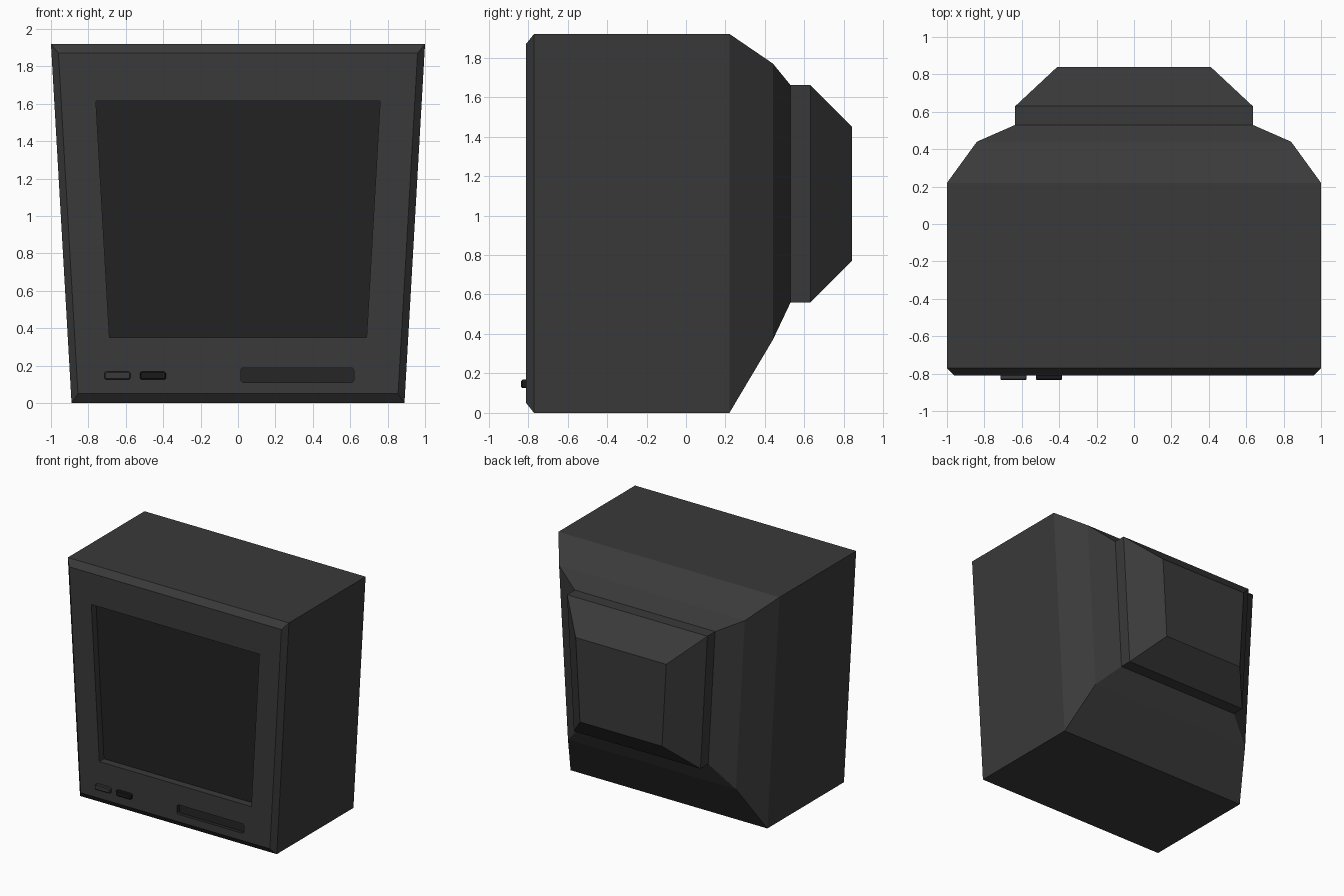
import bpy, bmesh

if "Cube" in bpy.data.objects:
    bpy.data.objects.remove(bpy.data.objects["Cube"])


def material(name, v):
    m = bpy.data.materials.new(name)
    m.diffuse_color = (v, v, v, 1)
    m.use_nodes = True
    m.node_tree.nodes["Principled BSDF"].inputs["Base Color"].default_value = m.diffuse_color
    return m


BODY = material("charcoal plastic", 0.042)
SCREEN = material("dark screen glass", 0.016)
SLOT = material("dark slot", 0.019)
BLACK = material("black button", 0.010)
SLOPE = 0.11 / 1.92          # the whole case narrows towards its foot


def section(y, z0, z1, top):
    """Trapezoid ring at depth y: full width at the top, tapering down."""
    low = top - SLOPE * (z1 - z0)
    return [(-low, y, z0), (low, y, z0), (top, y, z1), (-top, y, z1)]


def loft(name, rings, mats):
    bm = bmesh.new()
    loops = [[bm.verts.new(p) for p in r] for r in rings]
    for a, b in zip(loops, loops[1:]):
        for i in range(4):
            j = (i + 1) % 4
            bm.faces.new((a[i], a[j], b[j], b[i]))
    bm.faces.new(loops[0])
    bm.faces.new(loops[-1])
    bmesh.ops.recalc_face_normals(bm, faces=bm.faces)
    return finish(name, bm, mats)


def finish(name, bm, mats):
    me = bpy.data.meshes.new(name)
    bm.to_mesh(me)
    bm.free()
    for m in mats:
        me.materials.append(m)
    ob = bpy.data.objects.new(name, me)
    bpy.context.collection.objects.link(ob)
    return ob


def rounded_box(name, x0, x1, z0, z1, y0, y1, radius, mats, soften=0):
    """Box with rounded corners seen from the front."""
    bm = bmesh.new()
    bmesh.ops.create_cube(bm, size=1)
    for v in bm.verts:
        v.co = ((x0 + x1) / 2 + v.co.x * (x1 - x0),
                (y0 + y1) / 2 + v.co.y * (y1 - y0),
                (z0 + z1) / 2 + v.co.z * (z1 - z0))
    along_y = [e for e in bm.edges
               if abs(e.verts[0].co.y - e.verts[1].co.y) > 1e-4]
    bmesh.ops.bevel(bm, geom=along_y, offset=radius, segments=3,
                    profile=0.5, affect='EDGES')
    if soften:
        rim = [e for e in bm.edges if all(v.co.y < y0 + 1e-4 for v in e.verts)]
        bmesh.ops.bevel(bm, geom=rim, offset=soften, segments=1, affect='EDGES')
    return finish(name, bm, mats)


# Case: front chamfer, straight body, then a stepped taper to the tube housing
FRONT = -0.81
case = loft("monitor_case", [
    section(FRONT, 0.05, 1.87, 0.96),
    section(-0.77, 0, 1.92, 1.0),
    section(0.22, 0, 1.92, 1.0),
    section(0.44, 0.37, 1.77, 0.84),
    section(0.53, 0.56, 1.66, 0.635),
    section(0.63, 0.56, 1.66, 0.635),
    section(0.84, 0.77, 1.45, 0.41),
], [BODY, SCREEN, SLOT])

# Recesses for the screen and the slot
SCREEN_Y, SLOT_Y = FRONT + 0.06, FRONT + 0.03
cutters = [
    loft("screen_cutter", [section(-0.95, 0.35, 1.615, 0.76),
                           section(SCREEN_Y, 0.35, 1.615, 0.76)], [BODY]),
    rounded_box("slot_cutter", 0.015, 0.62, 0.11, 0.188, -0.95, SLOT_Y,
                0.015, [BODY]),
]
for c in cutters:
    c.hide_render = True
    mod = case.modifiers.new("recess", 'BOOLEAN')
    mod.operation, mod.solver, mod.object = 'DIFFERENCE', 'EXACT', c
bpy.context.view_layer.update()
cut = bpy.data.meshes.new_from_object(
    case.evaluated_get(bpy.context.evaluated_depsgraph_get()))
case.modifiers.clear()
case.data = cut
for c in cutters:
    bpy.data.objects.remove(c)

# Colour the screen glass and the inside of the slot
for p in case.data.polygons:
    x, y, z = p.center
    p.material_index = 0
    if p.normal.y < -0.99 and abs(y - SCREEN_Y) < 1e-3:
        p.material_index = 1
    elif 0 < x < 0.64 and 0.1 < z < 0.2 and FRONT + 0.002 < y < SLOT_Y + 0.002:
        p.material_index = 2

# Two buttons on the front
for name, x, mat in (("left_button", -0.645, BODY), ("right_button", -0.455, BLACK)):
    rounded_box(name, x - 0.07, x + 0.07, 0.125, 0.168, -0.835, -0.80,
                0.012, [mat], 0.006)
